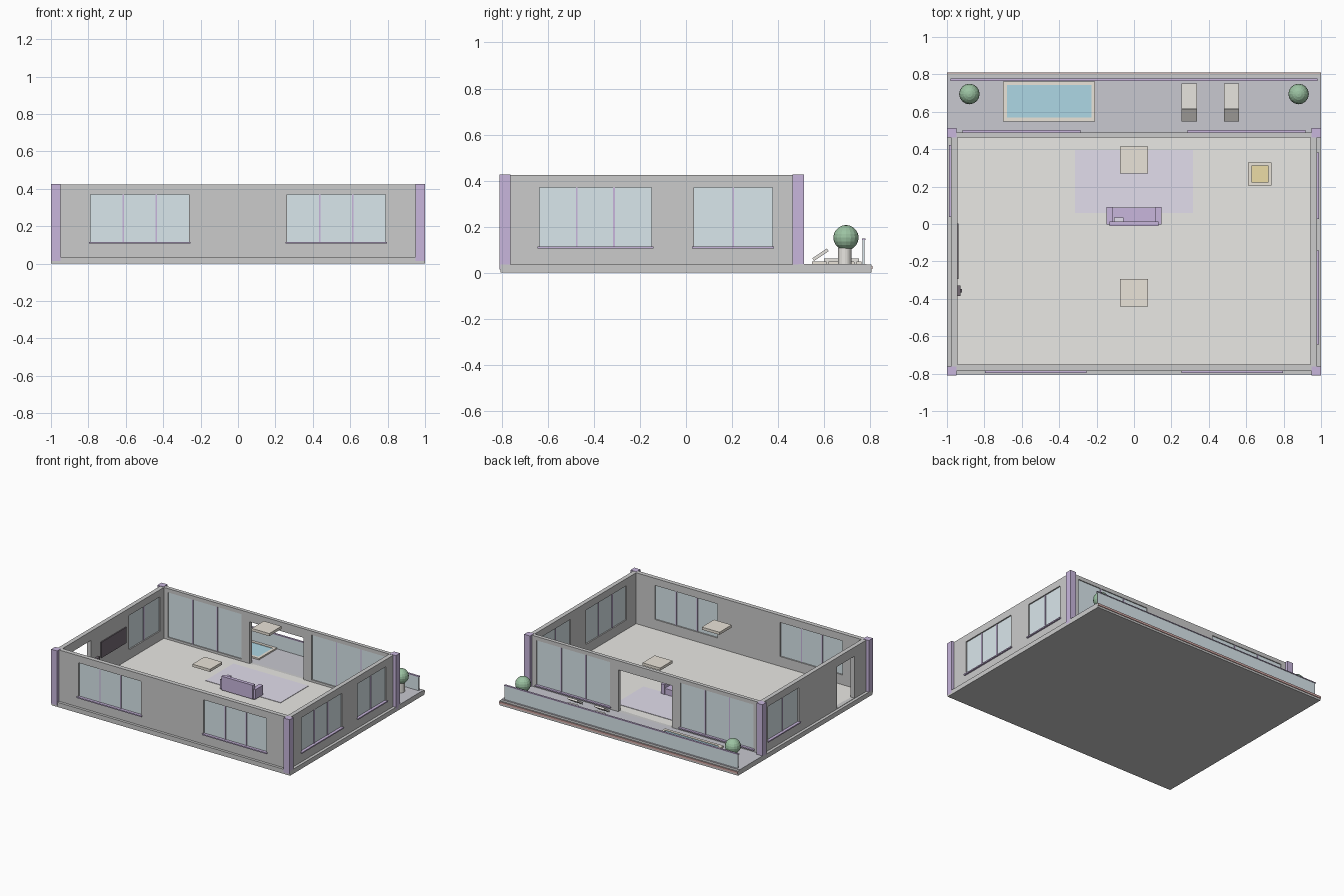
import bpy, bmesh, math
from mathutils import Matrix, Vector

if "Cube" in bpy.data.objects:
    bpy.data.objects.remove(bpy.data.objects["Cube"])

MATS = {}
COL = dict(
    glass=(0.70, 0.80, 0.84), purple=(0.58, 0.47, 0.72), floor=(0.82, 0.81, 0.78),
    deck=(0.58, 0.58, 0.63), beige=(0.82, 0.77, 0.69), stone=(0.80, 0.78, 0.74),
    water=(0.42, 0.68, 0.78), rug=(0.76, 0.73, 0.84), leaf=(0.33, 0.54, 0.36),
    yellow=(0.84, 0.72, 0.38), dark=(0.18, 0.15, 0.18), red=(0.65, 0.40, 0.38))


def finish(name, bm, col=None):
    me = bpy.data.meshes.new(name)
    bmesh.ops.recalc_face_normals(bm, faces=bm.faces)
    bm.to_mesh(me)
    bm.free()
    ob = bpy.data.objects.new(name, me)
    bpy.context.collection.objects.link(ob)
    if col:
        if col not in MATS:
            MATS[col] = bpy.data.materials.new(col)
            MATS[col].diffuse_color = (*COL[col], 1)
        me.materials.append(MATS[col])
    return ob


def add_box(bm, x, y, z):
    c = Vector((sum(x) / 2, sum(y) / 2, sum(z) / 2))
    s = (x[1] - x[0], y[1] - y[0], z[1] - z[0], 1)
    bmesh.ops.create_cube(bm, size=1, matrix=Matrix.Translation(c) @ Matrix.Diagonal(s))


def box(name, x, y, z, col=None):
    bm = bmesh.new()
    add_box(bm, x, y, z)
    return finish(name, bm, col)


def cut(ob, x, y, z):
    cutter = box("cutter", x, y, z)
    cutter.hide_render = True
    m = ob.modifiers.new("cut", 'BOOLEAN')
    m.operation, m.solver, m.object = 'DIFFERENCE', 'EXACT', cutter
    bpy.context.view_layer.objects.active = ob
    bpy.ops.object.modifier_apply(modifier=m.name)
    bpy.data.objects.remove(cutter)


# Slab, floors and rear edge trim
F = 0.038
box("slab", (-1, 1), (-0.805, 0.805), (0, 0.035))
box("inner_floor", (-0.95, 0.95), (-0.755, 0.47), (0.03, F), "floor")
box("terrace_deck", (-1, 1), (0.488, 0.785), (0.03, F), "deck")
box("rear_trim", (-1, 1), (0.80, 0.81), (0.015, 0.03), "red")

# Wall ring, hollowed, then cut for doors
walls = box("walls", (-0.978, 0.978), (-0.785, 0.49), (0.03, 0.424))
cut(walls, (-0.945, 0.945), (-0.752, 0.462), (0, 0.6))
cut(walls, (-0.225, 0.225), (0.4, 0.6), (F, 0.355))
cut(walls, (-1.1, -0.9), (-0.62, -0.41), (F, 0.355))


def window(name, side, a, b, z0, z1, panes):
    """side: axis the wall faces ('x'/'y'), with inner and outer wall positions."""
    axis, inner, outer = side
    d = 1 if outer > inner else -1
    mid = (inner + outer) / 2

    def place(n, along, depth, z, col):
        depth = tuple(sorted(depth))
        if axis == 'y':
            return box(n, along, depth, z, col)
        return box(n, depth, along, z, col)
    if axis == 'y':
        cut(walls, (a, b), (mid - 0.1, mid + 0.1), (z0, z1))
    else:
        cut(walls, (mid - 0.1, mid + 0.1), (a, b), (z0, z1))
    place(name + "_glass", (a, b), (mid - 0.007, mid + 0.007), (z0, z1), "glass")
    for i in range(1, panes):
        m = a + (b - a) * i / panes
        place(name + "_mullion", (m - 0.004, m + 0.004), (mid - 0.012, mid + 0.012), (z0, z1), "purple")
    place(name + "_sill", (a - 0.008, b + 0.008), (mid, outer + d * 0.012), (z0 - 0.006, z0 + 0.003), "purple")


front, back = ('y', -0.752, -0.785), ('y', 0.462, 0.49)
left, right = ('x', -0.945, -0.978), ('x', 0.945, 0.978)
for s in (-1, 1):
    window("front_window", front, *sorted((s * 0.262, s * 0.788)), 0.112, 0.37, 3)
    window("back_window", back, *sorted((s * 0.295, s * 0.91)), 0.055, 0.395, 3)
window("right_window", right, -0.637, -0.15, 0.11, 0.37, 3)
window("right_window", right, 0.035, 0.375, 0.11, 0.37, 2)
window("left_window", left, 0.045, 0.415, 0.11, 0.37, 2)

# Corner pillars
for s in (-1, 1):
    for y in ((-0.81, -0.762), (0.463, 0.512)):
        box("corner_pillar", sorted((s * 0.95, s * 1.0)), y, (0.014, 0.426), "purple")

# Terrace railing
box("rail_glass", (-0.978, 0.978), (0.767, 0.775), (F, 0.142), "glass")
box("rail_cap", (-0.982, 0.982), (0.764, 0.779), (0.142, 0.148), "purple")

# Pool with raised rim
rim = box("pool_rim", (-0.70, -0.208), (0.548, 0.762), (0.03, 0.049), "beige")
cut(rim, (-0.678, -0.228), (0.57, 0.742), (0.0, 0.1))
box("pool_water", (-0.68, -0.226), (0.568, 0.744), (0.03, 0.045), "water")

# Sun loungers
for x in (0.296, 0.521):
    xs = (x - 0.041, x + 0.041)
    box("lounger_seat", xs, (0.60, 0.752), (0.046, 0.062), "stone")
    for y in (0.615, 0.735):
        for dx in (-0.032, 0.032):
            box("lounger_leg", (x + dx - 0.005, x + dx + 0.005), (y - 0.005, y + 0.005), (F, 0.047), "stone")
    rest = box("lounger_backrest", (-0.041, 0.041), (-0.038, 0.038), (-0.007, 0.007), "stone")
    rest.location = (x, 0.584, 0.078)
    rest.rotation_euler.x = math.radians(34)

# Potted shrubs
for x in (-0.88, 0.88):
    bm = bmesh.new()
    bmesh.ops.create_cone(bm, cap_ends=True, segments=16, radius1=0.03, radius2=0.03, depth=0.072,
                          matrix=Matrix.Translation((x, 0.69, 0.072)))
    finish("shrub_pot", bm, "stone")
    bm = bmesh.new()
    bmesh.ops.create_uvsphere(bm, u_segments=16, v_segments=10, radius=0.055,
                              matrix=Matrix.Translation((x, 0.695, 0.152)))
    finish("shrub", bm, "leaf")

# Sofa and rug
box("rug", (-0.315, 0.315), (0.06, 0.395), (0.035, 0.041), "rug")
box("sofa_seat", (-0.12, 0.12), (0.0, 0.088), (0.045, 0.09), "purple")
box("sofa_back", (-0.132, 0.132), (-0.012, 0.014), (0.045, 0.15), "purple")
for s in (-1, 1):
    box("sofa_arm", sorted((s * 0.116, s * 0.148)), (-0.003, 0.09), (0.045, 0.118), "purple")
    for y in (0.004, 0.08):
        box("sofa_foot", (s * 0.13 - 0.006, s * 0.13 + 0.006), (y - 0.006, y + 0.006), (F, 0.046), "dark")
box("sofa_cushion", (-0.108, -0.056), (0.014, 0.034), (0.09, 0.125), "rug")

# Side table with lamp
box("side_table_top", (0.61, 0.735), (0.205, 0.33), (0.095, 0.108), "beige")
for x in (0.62, 0.725):
    for y in (0.215, 0.32):
        box("side_table_leg", (x - 0.006, x + 0.006), (y - 0.006, y + 0.006), (F, 0.096), "beige")
box("table_lamp", (0.628, 0.718), (0.223, 0.313), (0.108, 0.155), "yellow")

# Ceiling light panels
for y in (0.342, -0.368):
    box("ceiling_light", (-0.074, 0.074), (y - 0.073, y + 0.073), (0.4, 0.42), "beige")

# Wall screen and door intercom
box("wall_screen", (-0.946, -0.937), (-0.295, 0.003), (0.18, 0.30), "dark")
box("intercom", (-0.946, -0.927), (-0.385, -0.33), (0.165, 0.205), "dark")
box("intercom_knob", (-0.928, -0.919), (-0.365, -0.348), (0.178, 0.192), "dark")

for m in bpy.data.materials:
    if m.users and not m.is_grease_pencil:
        m.use_nodes = True
        m.node_tree.nodes["Principled BSDF"].inputs["Base Color"].default_value = m.diffuse_color
